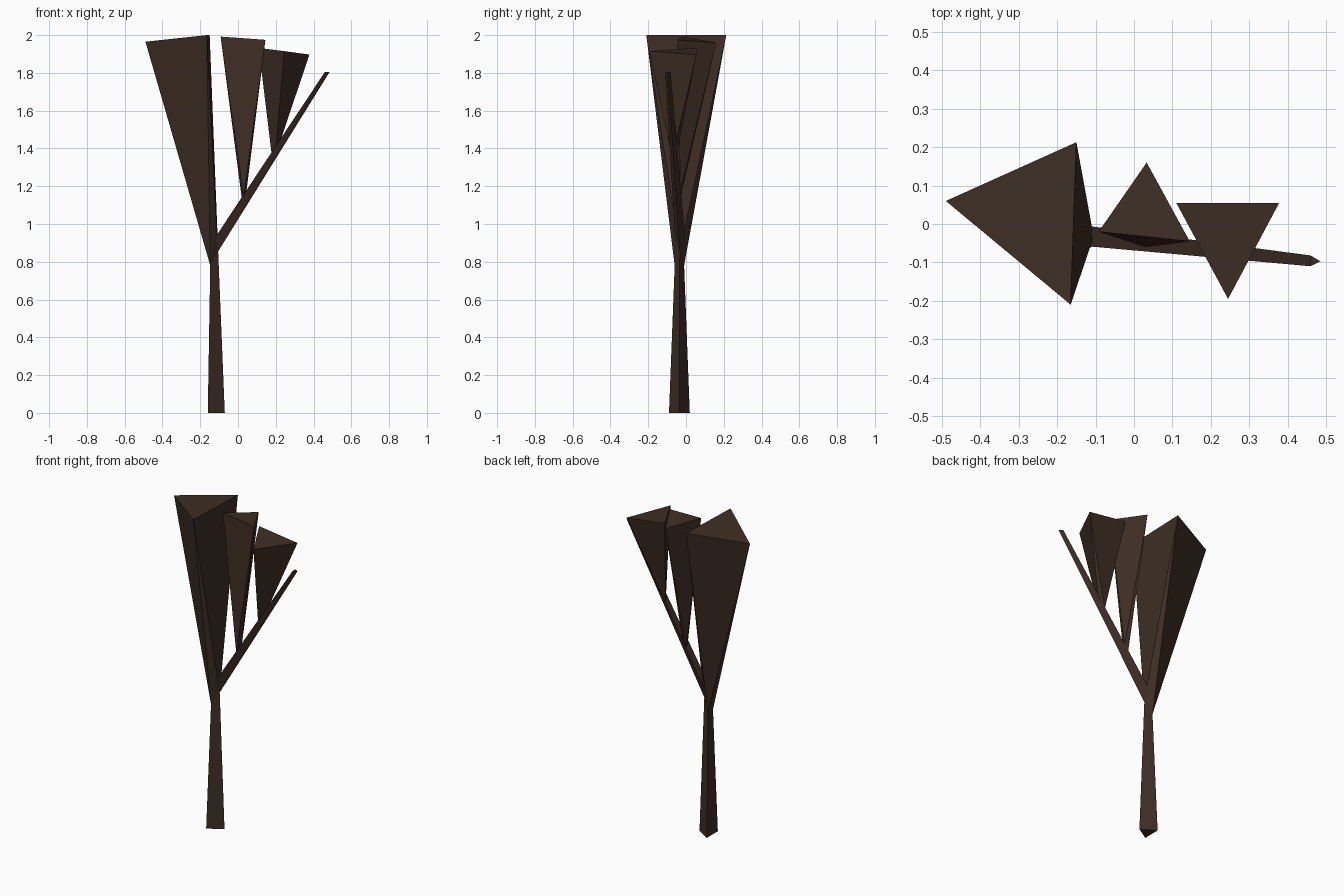
import bpy, bmesh

cube = bpy.data.objects.get("Cube")
if cube:
    bpy.data.objects.remove(cube, do_unlink=True)

bark = bpy.data.materials.new("dark_brown_bark")
bark.use_nodes = True
colour = (0.048, 0.027, 0.018, 1)
bark.diffuse_color = colour
bark.node_tree.nodes["Principled BSDF"].inputs["Base Color"].default_value = colour


def hull(name, points):
    """Flat-faced convex part spanning the given corner points."""
    bm = bmesh.new()
    for p in points:
        bm.verts.new(p)
    result = bmesh.ops.convex_hull(bm, input=bm.verts)
    loose = {v for v in result["geom_interior"] if isinstance(v, bmesh.types.BMVert)}
    if loose:
        bmesh.ops.delete(bm, geom=list(loose), context="VERTS")
    bmesh.ops.recalc_face_normals(bm, faces=bm.faces)
    mesh = bpy.data.meshes.new(name)
    bm.to_mesh(mesh)
    bm.free()
    mesh.materials.append(bark)
    obj = bpy.data.objects.new(name, mesh)
    bpy.context.collection.objects.link(obj)
    return obj


# Shared corners where the trunk forks
fork_left = [(-.147, -.06, .78), (-.147, -.01, .78)]
fork_right = [(-.105, -.033, .855)]
fork_top = [(-.12, -.005, .93), (-.12, -.058, .93)]

# Three-sided tapering trunk
hull("trunk", [(-.07, -.035, 0), (-.16, .02, 0), (-.16, -.09, 0)]
     + fork_left + fork_right)

# Main flaring limb
hull("main_limb", [(-.49, .06, 1.965), (-.15, .213, 2), (-.165, -.21, 2)]
     + fork_left + fork_right + fork_top)

# Thin side branch
hull("side_branch", [(.46, -.082, 1.805), (.46, -.11, 1.805), (.485, -.097, 1.805)]
     + fork_top + fork_right)

# Flaring limbs growing from the side branch
hull("middle_limb", [(.033, .16, 1.96), (-.092, -.02, 1.992), (.145, -.045, 1.975),
                     (.02, -.03, 1.135), (.045, -.03, 1.175), (.03, -.06, 1.15)])
hull("outer_limb", [(.11, .055, 1.932), (.378, .055, 1.897), (.245, -.195, 1.915),
                    (.178, -.05, 1.37), (.228, -.05, 1.45), (.2, -.085, 1.405)])
